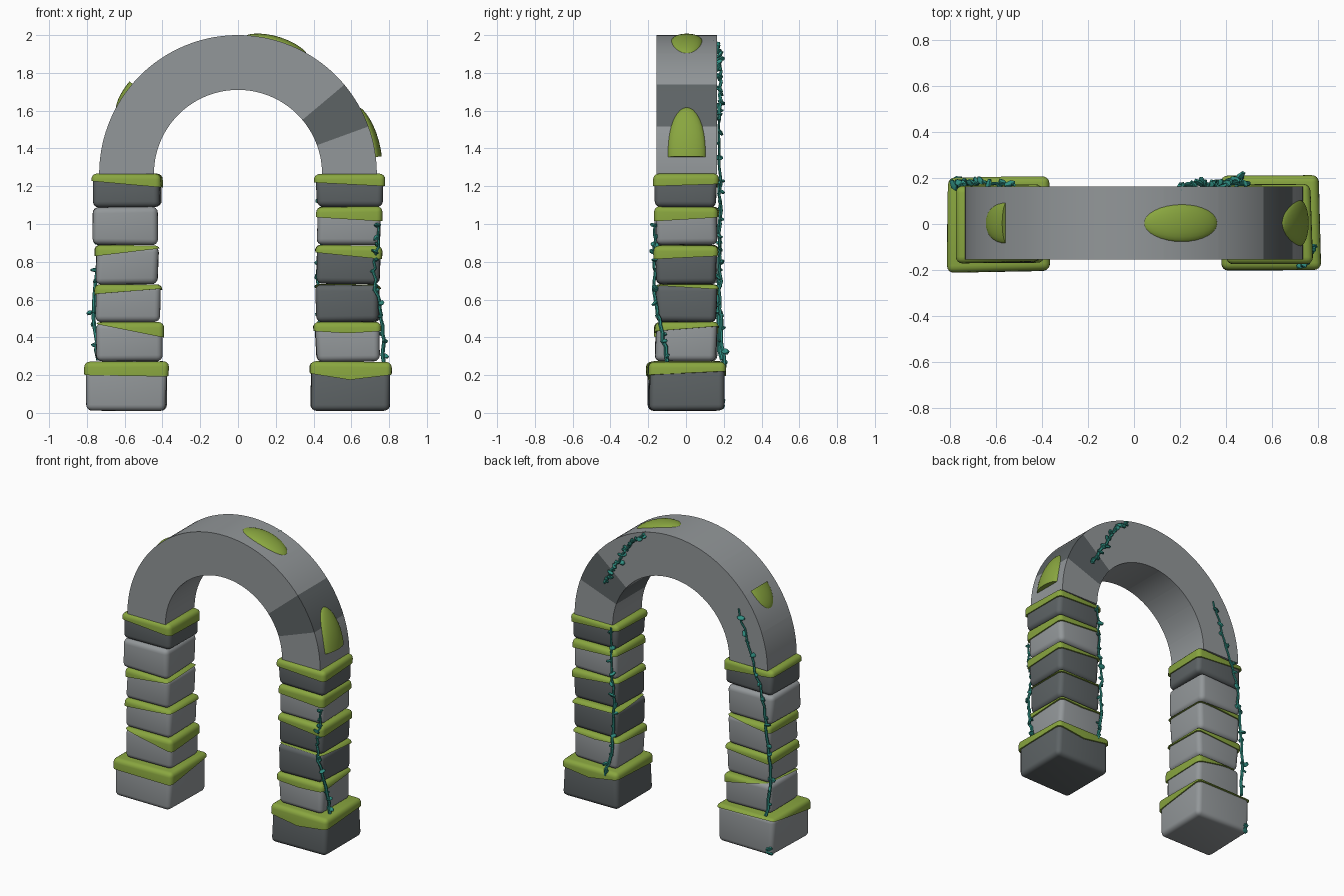
import bpy, bmesh, random
from math import sin, cos, pi, radians
from mathutils import Vector, Matrix

if "Cube" in bpy.data.objects:
    bpy.data.objects.remove(bpy.data.objects["Cube"])

random.seed(4)
CZ, RO, RI = 1.265, 0.735, 0.445      # arch centre height, outer and inner radius


def material(name, col):
    m = bpy.data.materials.new(name)
    m.diffuse_color = (*col, 1)
    m.use_nodes = True
    m.node_tree.nodes["Principled BSDF"].inputs["Base Color"].default_value = m.diffuse_color
    return m


LIGHT = material("light_stone", (0.29, 0.31, 0.32))
DARK = material("dark_stone", (0.11, 0.125, 0.13))
MOSS = material("moss_green", (0.25, 0.38, 0.05))
VINE = material("vine_teal", (0.03, 0.28, 0.23))


def finish(bm, name, mat, angle=40):
    bmesh.ops.recalc_face_normals(bm, faces=bm.faces)
    me = bpy.data.meshes.new(name)
    bm.to_mesh(me)
    bm.free()
    me.materials.append(mat)
    ob = bpy.data.objects.new(name, me)
    bpy.context.collection.objects.link(ob)
    bpy.ops.object.select_all(action='DESELECT')
    ob.select_set(True)
    bpy.context.view_layer.objects.active = ob
    bpy.ops.object.shade_smooth_by_angle(angle=radians(angle))
    return ob


def rounded_box(lo, hi, jit, grow, bevel):
    """Slightly irregular box with round edges, grown outwards for moss."""
    bm = bmesh.new()
    bmesh.ops.create_cube(bm, size=1)
    for v, j in zip(bm.verts, jit):
        for i in range(3):
            up = v.co[i] > 0
            g = grow if i < 2 else grow * 0.4
            v.co[i] = (hi[i] + j[i] + g) if up else (lo[i] + j[i] - g)
    bmesh.ops.bevel(bm, geom=bm.edges[:], offset=bevel, segments=4,
                    profile=0.5, affect='EDGES')
    return bm


def block(name, x0, x1, d, z0, z1, mat, moss):
    """Stone with an optional moss cap; moss = cut planes (z, slope x, slope y)."""
    jit = [[random.uniform(-.008, .008), random.uniform(-.008, .008),
            random.uniform(-.003, .003)] for _ in range(8)]
    lo, hi = (x0, -d, z0), (x1, d, z1)
    finish(rounded_box(lo, hi, jit, 0, 0.032), name, mat)
    if not moss:
        return
    bm = rounded_box(lo, hi, jit, 0.009, 0.03)
    for z, sx, sy in moss:
        cut = bmesh.ops.bisect_plane(
            bm, geom=bm.verts[:] + bm.edges[:] + bm.faces[:],
            plane_co=((x0 + x1) / 2, 0, z), plane_no=(-sx, -sy, 1), clear_inner=True)
        edges = [e for e in cut['geom_cut'] if isinstance(e, bmesh.types.BMEdge)]
        bmesh.ops.holes_fill(bm, edges=edges, sides=0)
    finish(bm, name + "_moss", MOSS)


# Pillar stones, bottom to top
left = [
    (-.80, -.38, .197, .012, .268, LIGHT, [(.225, -.02, .14)]),
    (-.755, -.405, .16, .272, .478, LIGHT, [(.445, -.2, .05)]),
    (-.75, -.41, .16, .482, .678, LIGHT, [(.64, .08, -.02)]),
    (-.75, -.425, .16, .682, .884, LIGHT, [(.855, .12, .03)]),
    (-.765, -.425, .162, .89, 1.09, LIGHT, None),
    (-.765, -.41, .16, 1.09, 1.262, DARK, [(1.21, -.09, 0)])]
right = [
    (.385, .80, .197, .012, .268, DARK, [(.185, -.16, .05), (.185, .12, .05)]),
    (.412, .745, .16, .272, .478, LIGHT, [(.435, .06, .08), (.435, -.06, .08)]),
    (.415, .75, .16, .482, .678, DARK, [(.668, -.02, -.06)]),
    (.42, .75, .16, .682, .884, DARK, [(.84, -.1, .05)]),
    (.42, .75, .16, .89, 1.088, LIGHT, [(1.035, -.06, .06)]),
    (.415, .765, .16, 1.09, 1.262, DARK, [(1.215, -.05, .03)])]
for side, stones in (("left", left), ("right", right)):
    for i, s in enumerate(stones):
        block(f"{side}_pillar_stone_{i}", *s)

# Nine wedge stones forming the arch
for k in range(9):
    bm = bmesh.new()
    n = 8
    angs = [radians(20 * (k + i / n)) for i in range(n + 1)]
    pts = [(RO * cos(a), RO * sin(a)) for a in angs]
    inner = [(RI * cos(a), RI * sin(a)) for a in angs]
    rings = [[bm.verts.new((x, y, CZ + z)) for x, z in row]
             for row, y in ((pts, -.155), (pts, .163), (inner, .163), (inner, -.155))]
    for r in range(4):
        a, b = rings[r], rings[(r + 1) % 4]
        for i in range(n):
            bm.faces.new((a[i], a[i + 1], b[i + 1], b[i]))
    bm.faces.new([r[0] for r in rings])
    bm.faces.new([r[-1] for r in reversed(rings)])
    sharp = [e for e in bm.edges if e.calc_face_angle(0) > 1]
    bmesh.ops.bevel(bm, geom=sharp, offset=0.003, segments=1, affect='EDGES')
    finish(bm, f"arch_stone_{k}", DARK if k == 1 else LIGHT, 30)


def arch_moss(name, mid, half, width, high, cut=None):
    """Domed moss patch bent round the arch; cut trims it at one local end."""
    bm = bmesh.new()
    bmesh.ops.create_uvsphere(
        bm, u_segments=24, v_segments=16, radius=1,
        matrix=Matrix.Rotation(pi / 2, 4, 'Y'))
    if cut is not None:
        c = bmesh.ops.bisect_plane(
            bm, geom=bm.verts[:] + bm.edges[:] + bm.faces[:],
            plane_co=(cut, 0, 0), plane_no=(1, 0, 0), clear_inner=True)
        bmesh.ops.holes_fill(bm, edges=[e for e in c['geom_cut']
                                        if isinstance(e, bmesh.types.BMEdge)], sides=0)
    for v in bm.verts:
        x, y, z = v.co
        a = radians(mid + half * x)
        r = RO - 0.008 + (high + .008) * z
        v.co = (r * cos(a), .004 + width * y, CZ + r * sin(a))
    finish(bm, name, MOSS)


arch_moss("arch_moss_top", 73.5, 13.5, .084, .022)
arch_moss("arch_moss_right", 9, 20, .102, .032, -.1)
arch_moss("arch_moss_left", 139.5, 12.5, .092, .02, 0)


def leaf(bm, p, size):
    """Small folded pointed leaf in a random direction."""
    rot = Matrix.Rotation(random.uniform(0, 2 * pi), 4, 'Z') @ \
        Matrix.Rotation(random.uniform(-1.2, 1.2), 4, 'X') @ \
        Matrix.Rotation(random.uniform(-1, 1), 4, 'Y')
    m = Matrix.Translation(p) @ rot @ Matrix.Diagonal((size, size * .6, size * .4, 1))
    bmesh.ops.create_icosphere(bm, subdivisions=1, radius=1, matrix=m)


def vine(name, pts, leaves, size, wob=0.008):
    """Tapering tube through the points, with leaves scattered along it."""
    pts = [Vector(p) for p in pts]
    path = []
    for a, b in zip(pts, pts[1:]):
        for i in range(4):
            w = Vector([random.uniform(-wob, wob) for _ in range(3)])
            path.append(a.lerp(b, i / 4) + w * (i > 0))
    path.append(pts[-1])
    bm = bmesh.new()
    rings = []
    for i, p in enumerate(path):
        t = (path[min(i + 1, len(path) - 1)] - path[max(i - 1, 0)]).normalized()
        u = t.cross(Vector((0.3, 1, 0))).normalized()
        w = t.cross(u)
        r = 0.011 - 0.005 * i / len(path)
        rings.append([bm.verts.new(p + r * (u * cos(k * pi / 3) + w * sin(k * pi / 3)))
                      for k in range(6)])
    for a, b in zip(rings, rings[1:]):
        for k in range(6):
            bm.faces.new((a[k], a[(k + 1) % 6], b[(k + 1) % 6], b[k]))
    bm.faces.new(rings[0])
    bm.faces.new(rings[-1])
    for i in range(leaves):
        f = (i + random.uniform(.2, .8)) / leaves * (len(path) - 1)
        p = path[int(f)].lerp(path[int(f) + 1], f % 1)
        off = Vector([random.uniform(-.012, .012) for _ in range(3)])
        leaf(bm, p + off, size * random.uniform(.7, 1.2))
    return finish(bm, name, VINE, 40)


# Climbing vines
vine("vine_right_front", [(.772, -.10, .27), (.765, -.125, .42), (.75, -.155, .56),
                          (.725, -.17, .68), (.72, -.17, .8), (.745, -.165, .9),
                          (.753, -.158, 1.0)], 13, .026)
vine("vine_right_back", [(.47, .203, .24), (.435, .185, .4), (.425, .18, .6),
                         (.43, .18, .8), (.44, .183, 1.0), (.45, .175, 1.25)], 14, .026)
vine("vine_arch_back", [(.50, .176, 1.55), (.42, .178, 1.68), (.36, .18, 1.78),
                        (.29, .178, 1.88), (.2, .176, 1.96)], 22, .026)
vine("vine_left_back", [(-.74, .19, .28), (-.765, .17, .5), (-.75, .172, .72),
                        (-.735, .178, .92), (-.70, .182, 1.12), (-.64, .176, 1.3),
                        (-.58, .174, 1.48), (-.52, .17, 1.64)], 14, .026)

# Larger stray leaves at the left pillar
bm = bmesh.new()
for p in ((-.785, .17, .53), (-.77, .195, .06), (-.77, .19, .03)):
    leaf(bm, Vector(p), .03)
finish(bm, "stray_leaves", VINE)
